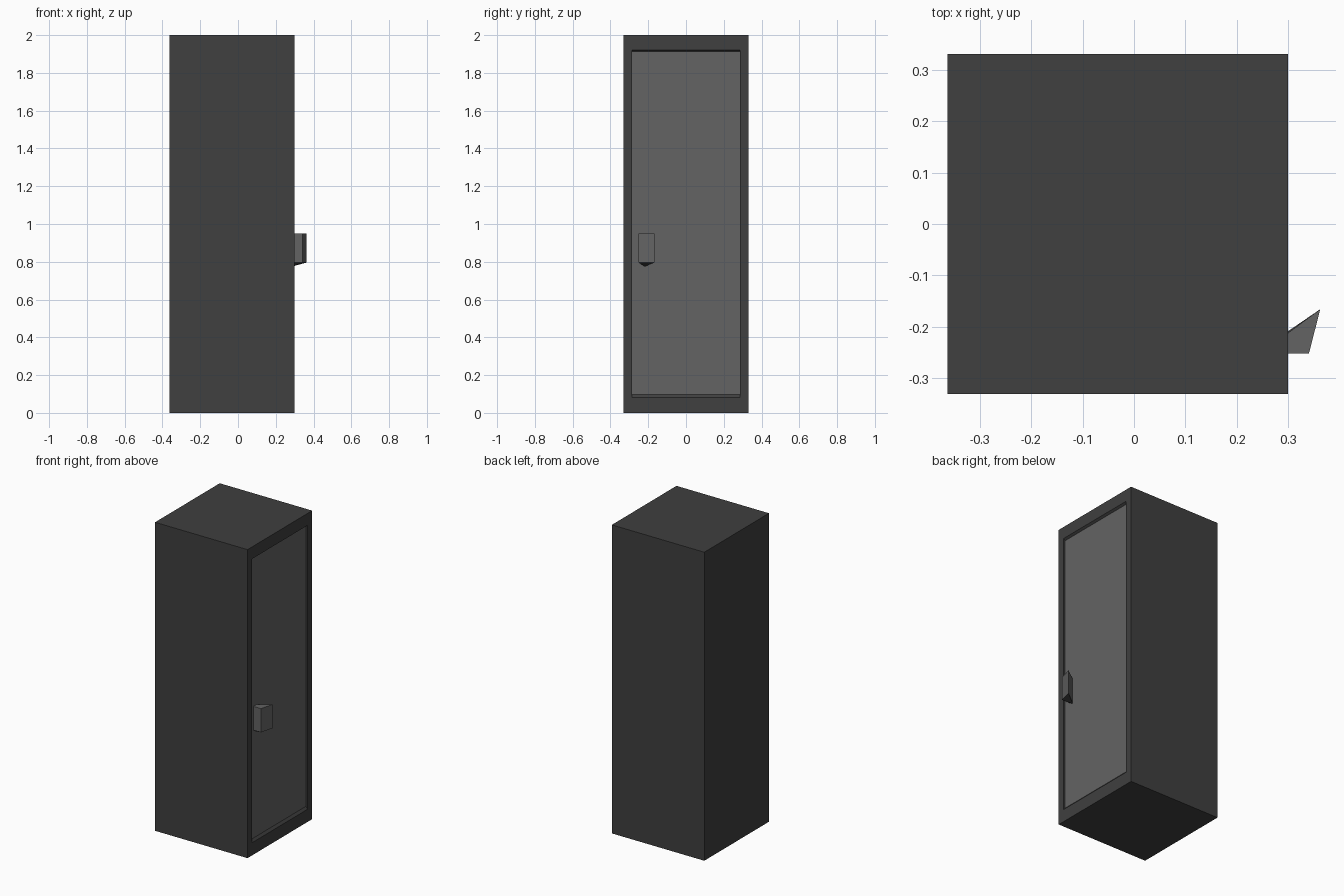
import bpy, bmesh

if "Cube" in bpy.data.objects:
    bpy.data.objects.remove(bpy.data.objects["Cube"])


def material(name, v):
    m = bpy.data.materials.new(name)
    m.diffuse_color = (v, v, v, 1)
    m.use_nodes = True
    m.node_tree.nodes["Principled BSDF"].inputs["Base Color"].default_value = m.diffuse_color
    return m


def make(name, verts, faces, mat):
    me = bpy.data.meshes.new(name)
    me.from_pydata(verts, [], faces)
    bm = bmesh.new()
    bm.from_mesh(me)
    bmesh.ops.recalc_face_normals(bm, faces=bm.faces)
    bm.to_mesh(me)
    bm.free()
    me.materials.append(mat)
    ob = bpy.data.objects.new(name, me)
    bpy.context.collection.objects.link(ob)
    return ob


def rect(x, y0, y1, z0, z1):
    return [(x, y0, z0), (x, y1, z0), (x, y1, z1), (x, y0, z1)]


def bridge(a, b):
    # quads joining two rings of four vertices
    return [(a + i, a + (i + 1) % 4, b + (i + 1) % 4, b + i) for i in range(4)]


dark = material("dark_grey", 0.05)
light = material("mid_grey", 0.125)

BACK, FRONT, RECESS = -0.363, 0.30, 0.287

# Cabinet: closed box whose door side steps in through a sloped frame
rings = (rect(BACK, -0.331, 0.331, 0, 2) + rect(FRONT, -0.331, 0.331, 0, 2)
         + rect(FRONT, -0.287, 0.285, 0.082, 1.922)
         + rect(RECESS, -0.287, 0.285, 0.097, 1.912))
make("cabinet_body", rings,
     [(0, 1, 2, 3)] + bridge(0, 4) + bridge(4, 8) + bridge(8, 12), dark)

# Door panel filling the recess
make("door_panel", rect(RECESS, -0.287, 0.285, 0.097, 1.912), [(0, 1, 2, 3)], light)

# Handle: flared wedge with a pointed underside
profile = [(RECESS, -0.222), (0.363, -0.166), (0.341, -0.252), (RECESS, -0.252)]
handle = [(x, y, z) for z in (0.796, 0.95) for x, y in profile]
handle.append((RECESS, -0.218, 0.775))
h = make("door_handle", handle,
         [(4, 5, 6, 7)] + bridge(0, 4) + [(i, (i + 1) % 4, 8) for i in range(4)], light)
# Underside is darker
h.data.materials.append(dark)
for p in h.data.polygons:
    if 8 in p.vertices:
        p.material_index = 1
